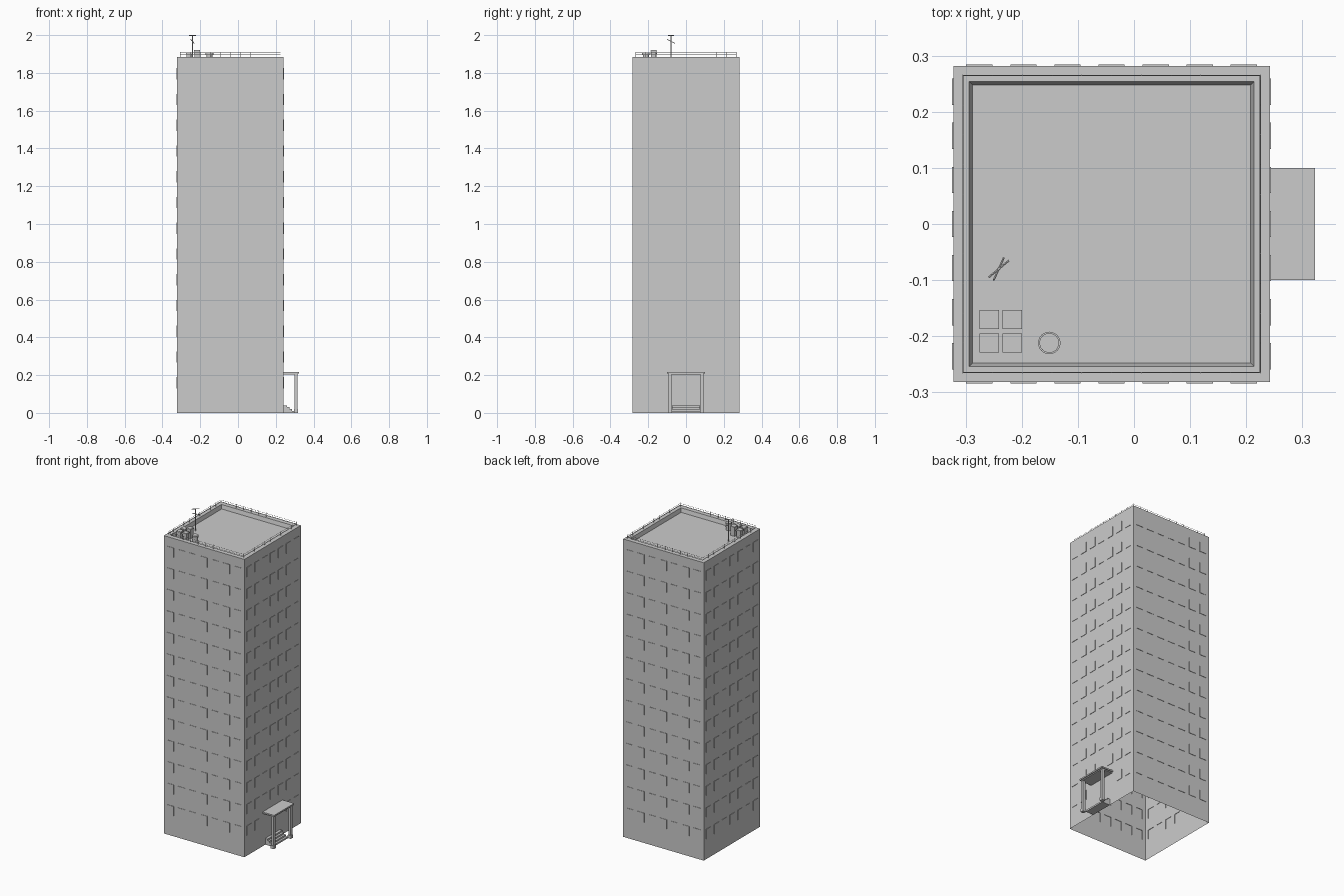
import bpy, bmesh, math
from mathutils import Vector, Matrix

cube = bpy.data.objects.get("Cube")
if cube:
    bpy.data.objects.remove(cube)

grey = bpy.data.materials.new("concrete_grey")
grey.use_nodes = True
GREY = (0.6, 0.6, 0.6, 1)
grey.diffuse_color = GREY
grey.node_tree.nodes["Principled BSDF"].inputs["Base Color"].default_value = GREY

CX, HALF, TOP, FLOOR = -0.04, 0.282, 1.885, 1.86


def finish(name, bm):
    mesh = bpy.data.meshes.new(name)
    bm.to_mesh(mesh)
    bm.free()
    mesh.materials.append(grey)
    obj = bpy.data.objects.new(name, mesh)
    bpy.context.collection.objects.link(obj)
    return obj


def add_box(bm, lo, hi):
    lo, hi = Vector(lo), Vector(hi)
    m = Matrix.Translation((lo + hi) / 2) @ Matrix.Diagonal((*(hi - lo), 1))
    bmesh.ops.create_cube(bm, size=1, matrix=m)


def add_rod(bm, a, b, r1, r2=None, sides=6):
    a, b = Vector(a), Vector(b)
    d = b - a
    m = Matrix.Translation((a + b) / 2) @ d.to_track_quat('Z', 'Y').to_matrix().to_4x4()
    bmesh.ops.create_cone(bm, cap_ends=True, segments=sides, radius1=r1,
                          radius2=r1 if r2 is None else r2, depth=d.length, matrix=m)


# Tower shell: four gridded walls, open underneath, with raised windows
COLS, ROWS, PITCH_U, PITCH_Z = 7, 13, 0.0785, 0.1363
us, zs = [-HALF], [0]
for i in range(COLS):
    c = (i - (COLS - 1) / 2) * PITCH_U
    us += [c - 0.0235, c + 0.0235]
for j in range(ROWS):
    zs += [0.13 + j * PITCH_Z, 0.19 + j * PITCH_Z]
us.append(HALF)
zs.append(TOP)

bm = bmesh.new()
windows = []
for side in range(4):
    rot = Matrix.Translation((CX, 0, 0)) @ Matrix.Rotation(side * math.pi / 2, 4, 'Z')
    grid = [[bm.verts.new(rot @ Vector((u, -HALF, z))) for u in us] for z in zs]
    for j in range(len(zs) - 1):
        for i in range(len(us) - 1):
            f = bm.faces.new((grid[j][i], grid[j][i + 1], grid[j + 1][i + 1], grid[j + 1][i]))
            behind_porch = side == 1 and j == 1 and 4 < i < 10
            if i % 2 and j % 2 and not behind_porch:
                windows.append(f)
bm.normal_update()
for f in bmesh.ops.extrude_discrete_faces(bm, faces=windows)["faces"]:
    f.normal_update()
    bmesh.ops.translate(bm, verts=f.verts[:], vec=f.normal * 0.0025)
bmesh.ops.remove_doubles(bm, verts=bm.verts[:], dist=0.0001)
finish("tower_walls", bm)

# Roof: flat parapet rim, sloped inner face, sunken deck
bm = bmesh.new()
rings = [[bm.verts.new((CX + sx * h, sy * h, z)) for sx, sy in ((-1, -1), (1, -1), (1, 1), (-1, 1))]
         for h, z in ((HALF, TOP), (HALF - 0.028, TOP), (HALF - 0.034, FLOOR))]
for outer, inner in zip(rings, rings[1:]):
    for k in range(4):
        n = (k + 1) % 4
        bm.faces.new((outer[k], outer[n], inner[n], inner[k]))
bm.faces.new(rings[-1])
finish("roof_deck", bm)

# Railing around the parapet
bm = bmesh.new()
R, POSTS = 0.265, 10
for side in range(4):
    rot = Matrix.Translation((CX, 0, 0)) @ Matrix.Rotation(side * math.pi / 2, 4, 'Z')
    for z in (1.896, 1.906):
        add_rod(bm, rot @ Vector((-R, -R, z)), rot @ Vector((R, -R, z)), 0.0009, sides=4)
    for i in range(POSTS):
        u = -R + 2 * R * i / POSTS
        add_rod(bm, rot @ Vector((u, -R, TOP)), rot @ Vector((u, -R, 1.91)), 0.0012, sides=4)
finish("roof_railing", bm)

# Square vents with overhanging caps
bm = bmesh.new()
for x in (-0.258, -0.217):
    for y in (-0.212, -0.17):
        top = 1.92 if x > -0.23 and y > -0.2 else 1.908
        add_box(bm, (x - 0.014, y - 0.014, FLOOR), (x + 0.014, y + 0.014, top - 0.008))
        add_box(bm, (x - 0.017, y - 0.017, top - 0.008), (x + 0.017, y + 0.017, top - 0.002))
        add_box(bm, (x - 0.015, y - 0.015, top - 0.002), (x + 0.015, y + 0.015, top))
finish("square_vents", bm)

# Round vent
bm = bmesh.new()
vx, vy = -0.151, -0.212
add_rod(bm, (vx, vy, FLOOR), (vx, vy, 1.9), 0.015, sides=24)
add_rod(bm, (vx, vy, 1.897), (vx, vy, 1.905), 0.02, sides=24)
add_rod(bm, (vx, vy, 1.905), (vx, vy, 1.908), 0.0175, sides=24)
finish("round_vent", bm)

# Antenna mast with two crossbars
bm = bmesh.new()
ax, ay = -0.241, -0.08
add_rod(bm, (ax, ay, FLOOR), (ax, ay, 2.0), 0.003, 0.002, 8)
add_rod(bm, (ax - 0.018, ay - 0.015, 1.998), (ax + 0.018, ay + 0.015, 1.998), 0.002)
add_rod(bm, (ax - 0.009, ay - 0.02, 1.977), (ax + 0.009, ay + 0.02, 1.957), 0.002)
finish("antenna", bm)

# Entrance porch: canopy, columns, steps
WALL = CX + HALF
bm = bmesh.new()
add_box(bm, (WALL, -0.1, 0.208), (0.323, 0.1, 0.217))
add_box(bm, (WALL, -0.093, 0.202), (0.317, 0.093, 0.208))
finish("porch_canopy", bm)

bm = bmesh.new()
for y in (-0.085, 0.085):
    add_box(bm, (0.299, y - 0.008, 0), (0.315, y + 0.008, 0.204))
    add_box(bm, (0.296, y - 0.011, 0), (0.318, y + 0.011, 0.02))
finish("porch_columns", bm)

bm = bmesh.new()
for k in range(4):
    add_box(bm, (WALL, -0.073, 0.01 * k), (0.298 - 0.013 * k, 0.073, 0.01 * (k + 1)))
finish("porch_steps", bm)

bpy.ops.object.select_all(action='DESELECT')
for name in ("round_vent", "antenna"):
    obj = bpy.data.objects[name]
    obj.select_set(True)
    bpy.context.view_layer.objects.active = obj
bpy.ops.object.shade_smooth_by_angle()
